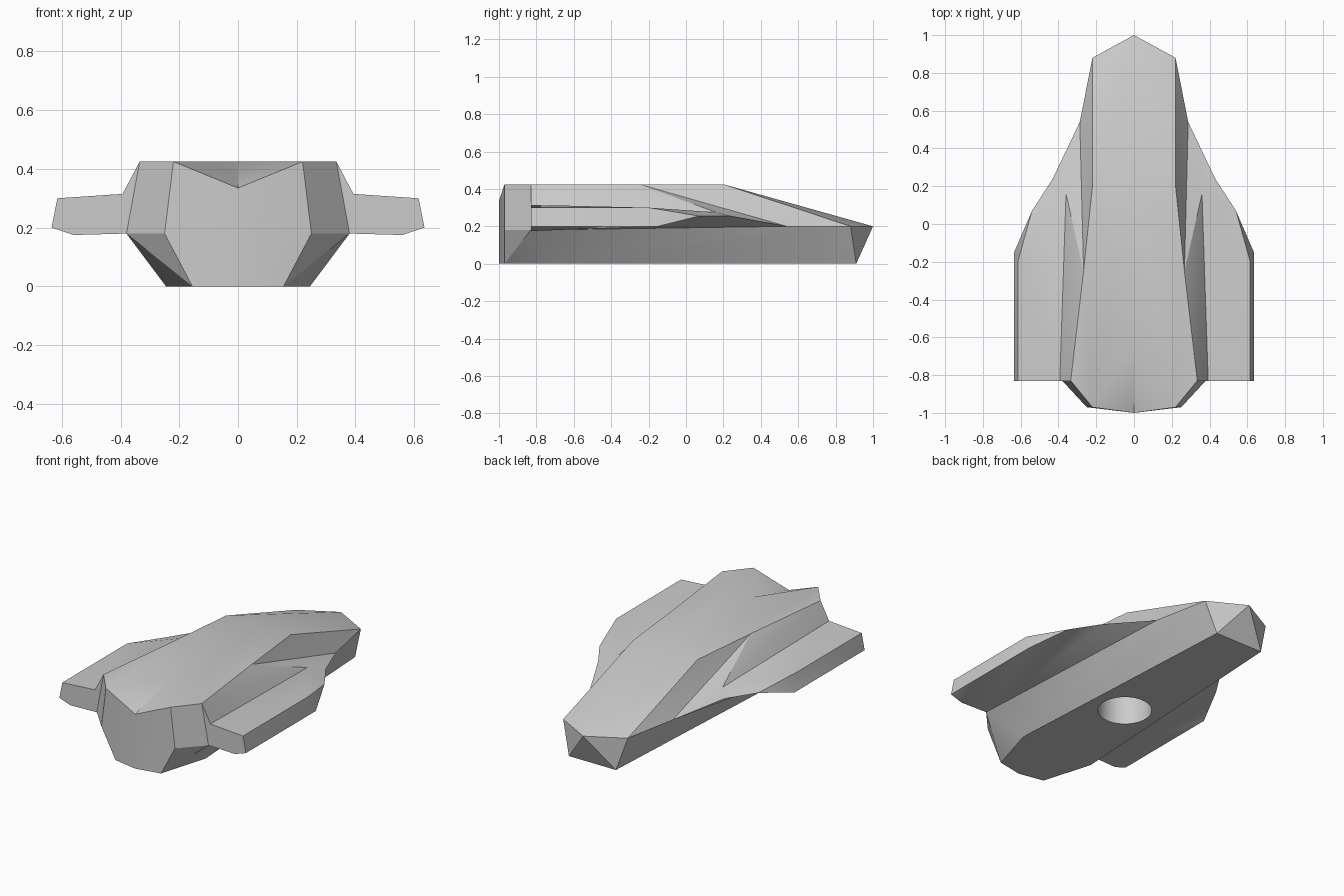
import bpy, bmesh, math

cube = bpy.data.objects.get("Cube")
if cube:
    bpy.data.objects.remove(cube, do_unlink=True)

# Single flat grey
grey = bpy.data.materials.new("plain_grey")
grey.use_nodes = True
grey.diffuse_color = (.6, .6, .6, 1)
grey.node_tree.nodes["Principled BSDF"].inputs["Base Color"].default_value = (.6, .6, .6, 1)

# Corner points of the left half
points = {
    # centre line
    "front_low": (0, -1, 0), "notch": (0, -1, .335), "dip": (0, -.65, .425),
    "deck_mid": (0, .2, .425), "nose": (0, 1, .2), "nose_low": (0, .91, 0),
    # keel outline
    "keel_front": (.155, -.97, 0), "keel_wide": (.245, -.67, 0), "keel_nose": (.16, .91, 0),
    # belt line
    "belt_front": (.25, -.97, .18), "belt_wide": (.38, -.83, .18),
    "apex": (.287, .54, .2), "belt_nose": (.22, .88, .2),
    # deck outline
    "deck_front": (.22, -.97, .425), "deck_wide": (.335, -.83, .425),
    "deck_valley": (.267, -.25, .425), "deck_bend": (.22, .2, .425),
    # wing
    "root": (.393, -.83, .315), "spike": (.36, .16, .275),
    "tip_top": (.615, -.83, .3), "shoulder_top": (.615, -.2, .3),
    "tip_low": (.635, -.83, .2), "shoulder_low": (.635, -.15, .2),
    "chine": (.56, -.83, .175), "lead_outer": (.54, .07, .255), "lead_inner": (.43, .24, .255),
}

hull_faces = [
    "notch front_low keel_front belt_front deck_front",
    "deck_front belt_front belt_wide deck_wide",
    "belt_front keel_front belt_wide",
    "keel_front keel_wide belt_wide",
    "front_low nose_low keel_nose keel_wide keel_front",
    "keel_wide apex belt_wide",
    "keel_wide keel_nose belt_nose apex",
    "nose keel_nose belt_nose",
    "nose nose_low keel_nose",
    "notch deck_front dip",
    "dip deck_front deck_wide deck_valley deck_bend deck_mid",
    "deck_mid deck_bend nose",
    "deck_bend belt_nose nose",
    "deck_valley deck_bend apex",
    "deck_bend belt_nose apex",
    "deck_valley apex spike",
    "deck_wide deck_valley spike",
    "deck_wide spike root",
]

wing_faces = [
    # upper skin
    "root tip_top shoulder_top spike",
    "spike shoulder_top lead_outer",
    "spike lead_outer lead_inner",
    "spike lead_inner apex",
    # tip edge and flat end
    "tip_low tip_top shoulder_top shoulder_low",
    "shoulder_low shoulder_top lead_outer",
    "belt_wide deck_wide root tip_top tip_low chine",
    # underside
    "chine tip_low shoulder_low",
    "belt_wide chine shoulder_low",
    "belt_wide shoulder_low lead_outer",
    "belt_wide lead_outer lead_inner",
    "belt_wide lead_inner apex",
]

# Winged hull, built as a half and mirrored
bm = bmesh.new()
corner = {name: bm.verts.new(co) for name, co in points.items()}
for face in hull_faces + wing_faces:
    bm.faces.new([corner[name] for name in face.split()])
bm.normal_update()
other_half = bmesh.ops.duplicate(bm, geom=bm.verts[:] + bm.edges[:] + bm.faces[:])["geom"]
for v in other_half:
    if isinstance(v, bmesh.types.BMVert):
        v.co.x = -v.co.x
bmesh.ops.remove_doubles(bm, verts=bm.verts[:], dist=.0001)
bmesh.ops.recalc_face_normals(bm, faces=bm.faces[:])
mesh = bpy.data.meshes.new("winged_hull")
bm.to_mesh(mesh)
bm.free()
mesh.materials.append(grey)
hull = bpy.data.objects.new("winged_hull", mesh)
bpy.context.collection.objects.link(hull)

# Round mounting socket in the keel
bpy.ops.mesh.primitive_cylinder_add(vertices=48, radius=.15, depth=.4, location=(0, -.08, 0))
cutter = bpy.context.object
cutter.name = "socket_cutter"
cutter.hide_render = True
cutter.data.materials.append(grey)
socket = hull.modifiers.new("socket", 'BOOLEAN')
socket.operation = 'DIFFERENCE'
socket.solver = 'EXACT'
socket.object = cutter

bpy.ops.object.select_all(action='DESELECT')
hull.select_set(True)
bpy.context.view_layer.objects.active = hull
bpy.ops.object.modifier_apply(modifier=socket.name)
bpy.data.objects.remove(cutter, do_unlink=True)
bpy.ops.object.shade_smooth_by_angle(angle=math.radians(25))
